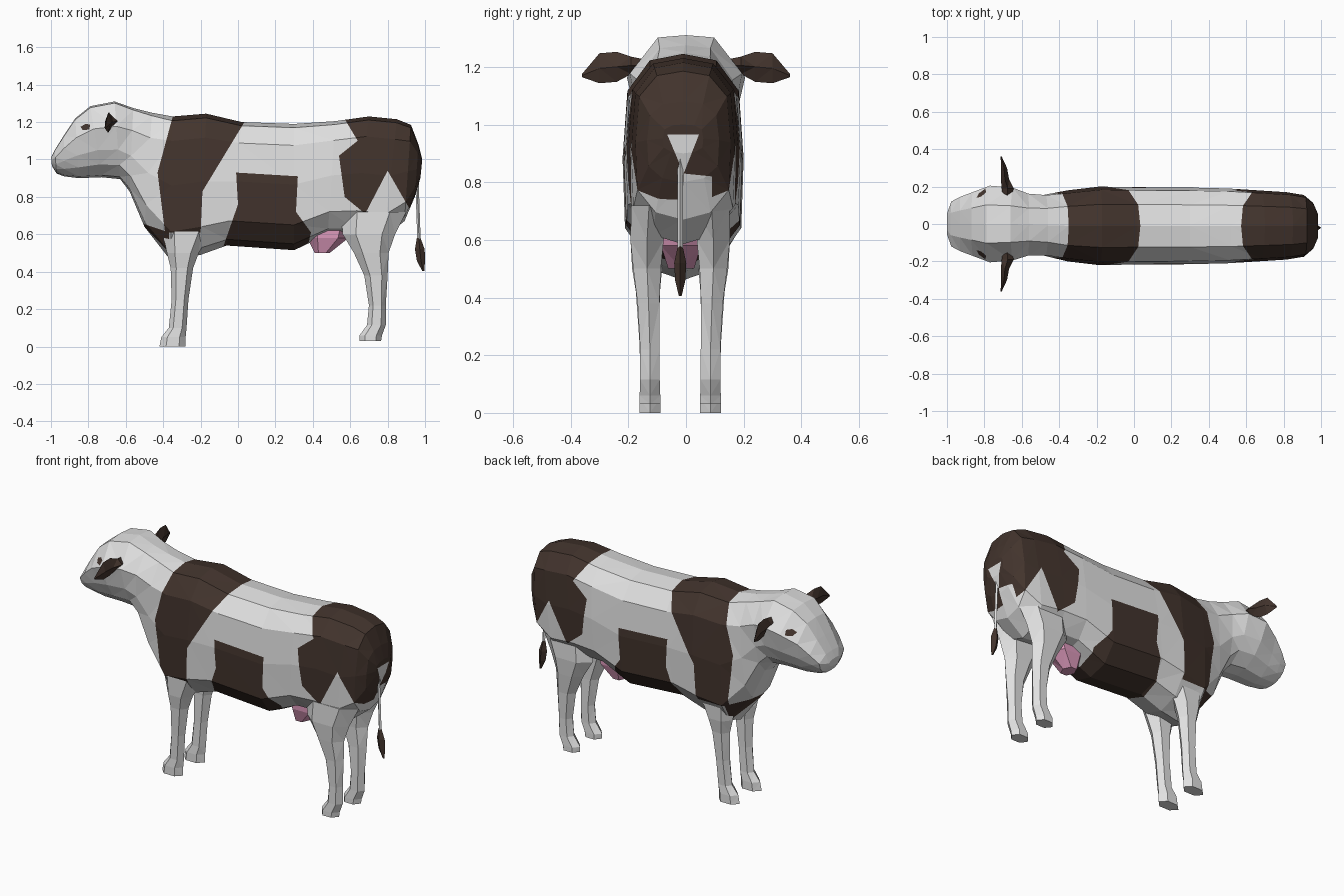
import bpy, bmesh, math
from mathutils import Vector


def material(name, rgb):
    m = bpy.data.materials.new(name)
    m.diffuse_color = (*rgb, 1)
    return m


WHITE = material("white hide", (0.75, 0.75, 0.75))
BROWN = material("dark brown hide", (0.055, 0.034, 0.026))
PINK = material("udder pink", (0.72, 0.32, 0.5))


def loft(rings):
    """Skin equal-length rings of points and cap both ends."""
    bm = bmesh.new()
    rows = [[bm.verts.new(p) for p in r] for r in rings]
    n = len(rows[0])
    for a, b in zip(rows, rows[1:]):
        for i in range(n):
            bm.faces.new((a[i], a[(i + 1) % n], b[(i + 1) % n], b[i]))
    bm.faces.new(rows[0])
    bm.faces.new(rows[-1])
    bmesh.ops.recalc_face_normals(bm, faces=bm.faces[:])
    bmesh.ops.triangulate(bm, faces=bm.faces[:])
    return bm


def finish(bm, name, *mats):
    me = bpy.data.meshes.new(name)
    bm.to_mesh(me)
    bm.free()
    for m in mats:
        me.materials.append(m)
    ob = bpy.data.objects.new(name, me)
    bpy.context.collection.objects.link(ob)
    return ob


def hexagon(z, x0, x1, yc, hy, n=6):
    return [((x0 + x1) / 2 + (x1 - x0) / 2 * math.cos(2 * math.pi * i / n),
             yc + hy * 1.15 * math.sin(2 * math.pi * i / n), z) for i in range(n)]


# Body and head: tilted sections (top x, top z, bottom x, bottom z, half width)
SECTIONS = [
    (-1.0, 1.01, -0.995, 0.965, 0.06), (-0.98, 1.05, -0.97, 0.925, 0.12),
    (-0.93, 1.13, -0.93, 0.91, 0.145), (-0.87, 1.22, -0.85, 0.90, 0.17),
    (-0.79, 1.285, -0.73, 0.905, 0.205), (-0.66, 1.31, -0.63, 0.895, 0.195),
    (-0.56, 1.275, -0.58, 0.83, 0.17), (-0.46, 1.25, -0.50, 0.64, 0.17),
    (-0.35, 1.23, -0.36, 0.46, 0.19), (-0.17, 1.245, -0.20, 0.49, 0.21),
    (0.02, 1.20, -0.06, 0.54, 0.207), (0.30, 1.19, 0.30, 0.515, 0.205),
    (0.52, 1.205, 0.48, 0.60, 0.20), (0.70, 1.23, 0.62, 0.60, 0.19),
    (0.85, 1.215, 0.78, 0.585, 0.18), (0.925, 1.185, 0.89, 0.67, 0.165),
    (0.965, 1.08, 0.945, 0.80, 0.125), (0.985, 1.0, 0.975, 0.90, 0.07)]
HEAD = [(0, 0), (0.02, 0.5), (0.32, 1), (0.62, 0.87), (0.82, 0.68), (0.97, 0.35), (1, 0)]
TORSO = [(0, 0), (0.03, 0.55), (0.17, 0.92), (0.48, 1), (0.8, 0.96), (0.95, 0.58), (1, 0)]
rings = []
for i, (tx, tz, bx, bz, w) in enumerate(SECTIONS):
    f = min(1, max(0, (i - 5) / 3))
    shift = -0.01 * f
    prof = [(a * (1 - f) + c * f, b * (1 - f) + d * f) for (a, b), (c, d) in zip(HEAD, TORSO)]
    side = lambda s, pts: [(tx + t * (bx - tx), shift + s * k * w, tz + t * (bz - tz)) for t, k in pts]
    rings.append(side(1, prof) + side(-1, prof[-2:0:-1]))
body = loft(rings)

# Hide patches: convex outlines seen from the side (x, z)
PATCHES = [
    [(-0.33, 1.3), (-0.43, 0.93), (-0.19, 0.83), (0.095, 1.3)],
    [(-0.43, 0.93), (-0.39, 0.61), (-0.2, 0.61), (-0.19, 0.83)],
    [(-0.52, 0.66), (-0.37, 0.61), (-0.365, 0.5)],
    [(-0.01, 0.93), (0, 0.76), (0.31, 0.72), (0.32, 0.91)],
    [(0, 0.76), (-0.08, 0.53), (-0.06, 0.48), (0.36, 0.48), (0.39, 0.61), (0.31, 0.72)],
    [(0.52, 1.3), (0.64, 1.1), (1.01, 1.1), (1.01, 1.3)],
    [(0.64, 1.1), (0.54, 1.02), (0.8, 0.94), (1.01, 0.94), (1.01, 1.1)],
    [(0.54, 1.02), (0.57, 0.8), (0.68, 0.71), (0.8, 0.94)],
    [(0.8, 0.94), (0.915, 0.74), (1.01, 0.74), (1.01, 0.94)],
    # eye
    [(-0.842, 1.175), (-0.815, 1.19), (-0.79, 1.187), (-0.795, 1.16), (-0.83, 1.157)]]
# White marks on the rump seen from behind (y, z)
RUMP = [[(-0.065, 0.965), (0.045, 0.965), (-0.008, 0.83)],
        [(-0.008, 0.83), (0.09, 0.82), (0.09, 0.6), (-0.02, 0.6)]]


def cut(bm, poly, axis):
    """Split the faces near an outline along each of its edges."""
    lo = [min(p[k] for p in poly) for k in (0, 1)]
    hi = [max(p[k] for p in poly) for k in (0, 1)]
    for a, b in zip(poly, poly[1:] + poly[:1]):
        faces = []
        for f in bm.faces:
            us = [v.co[axis] for v in f.verts]
            zs = [v.co.z for v in f.verts]
            near = min(us) < hi[0] and max(us) > lo[0] and min(zs) < hi[1] and max(zs) > lo[1]
            if near and (axis == 0 or f.calc_center_median().x > 0.85):
                faces.append(f)
        geom = set(faces)
        for f in faces:
            geom.update(f.edges)
            geom.update(f.verts)
        co, no = Vector((0, 0, a[1])), Vector((0, 0, b[0] - a[0]))
        co[axis], no[axis] = a[0], a[1] - b[1]
        bmesh.ops.bisect_plane(bm, geom=list(geom), dist=1e-5, plane_co=co, plane_no=no.normalized())


def inside(poly, u, z):
    s = [(b[0] - a[0]) * (z - a[1]) - (b[1] - a[1]) * (u - a[0])
         for a, b in zip(poly, poly[1:] + poly[:1])]
    return all(v >= 0 for v in s) or all(v <= 0 for v in s)


for p in PATCHES:
    cut(body, p, 0)
for p in RUMP:
    cut(body, p, 1)
for f in body.faces:
    c = f.calc_center_median()
    brown = any(inside(p, c.x, c.z) for p in PATCHES)
    mark = c.x > 0.91 and any(inside(p, c.y, c.z) for p in RUMP)
    f.material_index = int(brown and not mark)
finish(body, "body", WHITE, BROWN)

# Legs: rows of (z, x min, x max, distance from middle, half thickness)
FRONT = [(0, -0.42, -0.28, 0.105, 0.036), (0.05, -0.41, -0.28, 0.105, 0.036),
         (0.1, -0.37, -0.275, 0.105, 0.032), (0.25, -0.355, -0.265, 0.108, 0.034),
         (0.42, -0.36, -0.24, 0.112, 0.042), (0.5, -0.38, -0.21, 0.115, 0.052),
         (0.64, -0.41, -0.13, 0.115, 0.06)]
REAR = [(0.03, 0.65, 0.765, 0.105, 0.036), (0.06, 0.65, 0.77, 0.105, 0.036),
        (0.115, 0.69, 0.79, 0.105, 0.034), (0.22, 0.70, 0.79, 0.105, 0.034),
        (0.38, 0.675, 0.80, 0.11, 0.038), (0.5, 0.62, 0.805, 0.115, 0.048),
        (0.6, 0.56, 0.84, 0.115, 0.058), (0.72, 0.55, 0.9, 0.108, 0.062)]
for s, side_name in ((1, "left"), (-1, "right")):
    for rows, name in ((FRONT, "front_leg"), (REAR, "rear_leg")):
        finish(loft([hexagon(z, a, b, -0.02 + s * y, h) for z, a, b, y, h in rows]),
               f"{name}_{side_name}", WHITE)
    # Ears: sections along y (y, x, z, half x, half z)
    ear = [(0.14, -0.68, 1.205, 0.02, 0.02), (0.19, -0.675, 1.205, 0.032, 0.03),
           (0.24, -0.69, 1.2, 0.022, 0.052), (0.30, -0.695, 1.195, 0.016, 0.052),
           (0.36, -0.71, 1.17, 0.003, 0.006)]
    finish(loft([[(x + hx, s * y, z), (x, s * y, z + hz), (x - hx, s * y, z), (x, s * y, z - hz)]
                 for y, x, z, hx, hz in ear]), f"ear_{side_name}", BROWN)

# Tail and tuft
finish(loft([hexagon(z, x - 0.009, x + 0.009, -0.02, 0.008, 4)
             for z, x in ((0.97, 0.965), (0.85, 0.958), (0.56, 0.968))]), "tail", WHITE)
finish(loft([hexagon(z, x - r, x + r, -0.02, r * 0.7, 4)
             for z, x, r in ((0.58, 0.966, 0.01), (0.52, 0.972, 0.026),
                             (0.46, 0.978, 0.022), (0.405, 0.99, 0.006))]), "tail_tuft", BROWN)

# Udder
finish(loft([hexagon(z, a, b, -0.017, h) for z, a, b, h in
             ((0.64, 0.36, 0.61, 0.07), (0.58, 0.37, 0.59, 0.07), (0.5, 0.41, 0.49, 0.045))]),
       "udder", PINK)
